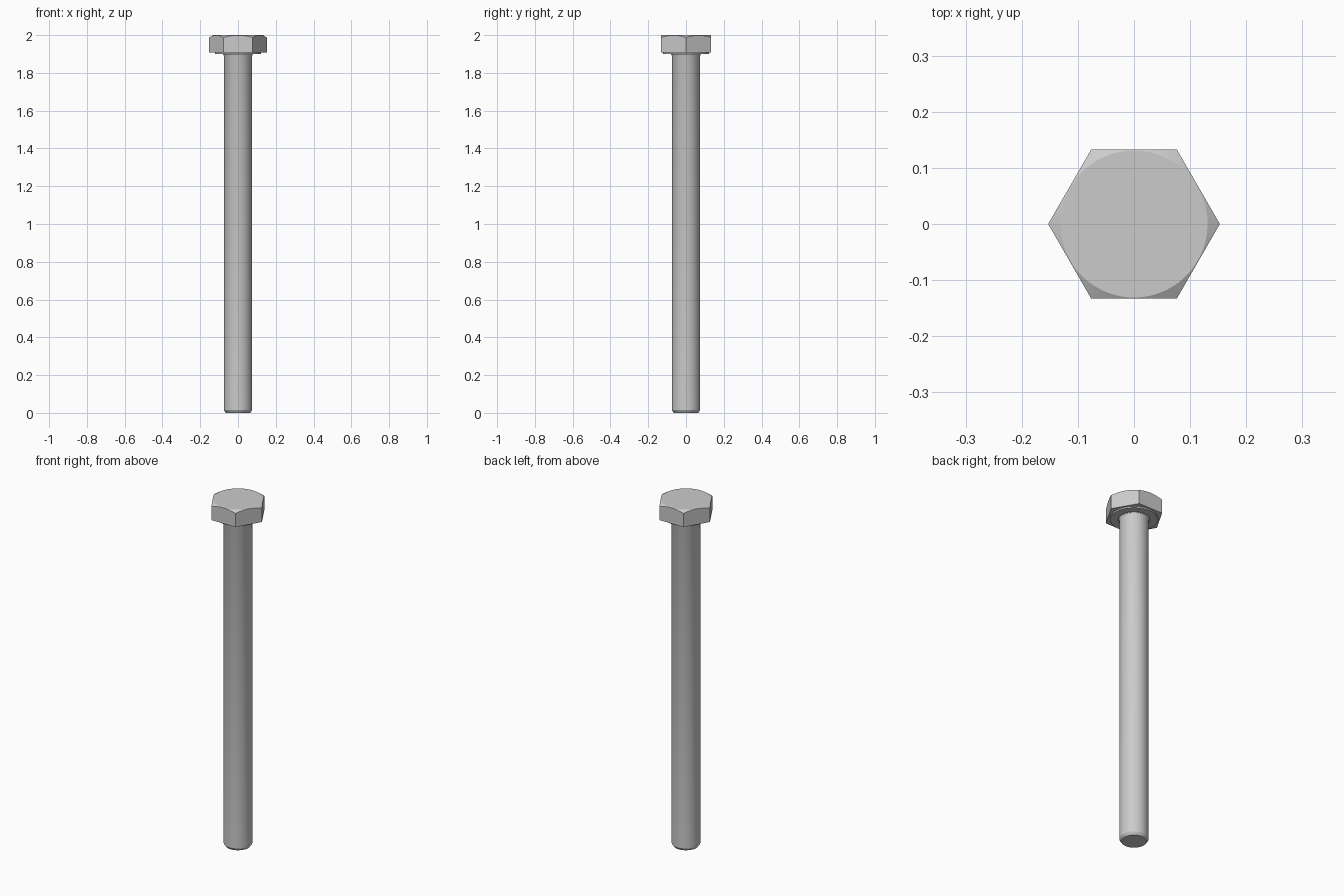
import bpy, bmesh, math

if "Cube" in bpy.data.objects:
    bpy.data.objects.remove(bpy.data.objects["Cube"])


def finish(name, bm):
    bmesh.ops.recalc_face_normals(bm, faces=bm.faces[:])
    mesh = bpy.data.meshes.new(name)
    bm.to_mesh(mesh)
    bm.free()
    obj = bpy.data.objects.new(name, mesh)
    bpy.context.collection.objects.link(obj)
    return obj


def lathe(name, profile, steps=64):
    # profile runs from axis to axis as (radius, z)
    bm = bmesh.new()
    verts = [bm.verts.new((r, 0, z)) for r, z in profile]
    edges = [bm.edges.new(pair) for pair in zip(verts, verts[1:])]
    bmesh.ops.spin(bm, geom=verts + edges, cent=(0, 0, 0), axis=(0, 0, 1),
                   angle=math.tau, steps=steps)
    bmesh.ops.remove_doubles(bm, verts=bm.verts[:], dist=1e-5)
    return finish(name, bm)


def smooth(obj):
    bpy.ops.object.select_all(action='DESELECT')
    obj.select_set(True)
    bpy.context.view_layer.objects.active = obj
    bpy.ops.object.shade_smooth_by_angle(angle=math.radians(25))


HEX_R, HEAD_Z, TOP = 0.153, 1.908, 2.0

# Shank with chamfered tip, small neck fillet and washer face
shank = lathe("shank", [(0, 0), (0.065, 0), (0.075, 0.015), (0.075, 1.892),
                        (0.077, 1.897), (0.081, 1.9), (0.122, 1.9),
                        (0.122, 1.91), (0, 1.91)])
smooth(shank)

# Hexagonal head
bm = bmesh.new()
ring = [bm.verts.new((HEX_R * math.cos(i * math.pi / 3),
                      HEX_R * math.sin(i * math.pi / 3), HEAD_Z)) for i in range(6)]
base = bm.faces.new(ring)
ext = bmesh.ops.extrude_face_region(bm, geom=[base], use_keep_orig=True)
for v in ext["geom"]:
    if isinstance(v, bmesh.types.BMVert):
        v.co.z = TOP
head = finish("hex_head", bm)

# Cone that trims the top corners of the head
cutter = lathe("corner_chamfer_cutter", [(0, 1.8), (0.2, 1.8),
               (0.2, TOP - 0.069 * math.tan(math.radians(30))),
               (0.131, TOP), (0, TOP + 0.05)], 96)
cutter.hide_render = True
cutter.hide_viewport = True
mod = head.modifiers.new("corner_chamfer", 'BOOLEAN')
mod.operation = 'INTERSECT'
mod.solver = 'EXACT'
mod.object = cutter
bpy.context.view_layer.objects.active = head
bpy.ops.object.modifier_apply(modifier=mod.name)
bpy.data.objects.remove(cutter)
smooth(head)
